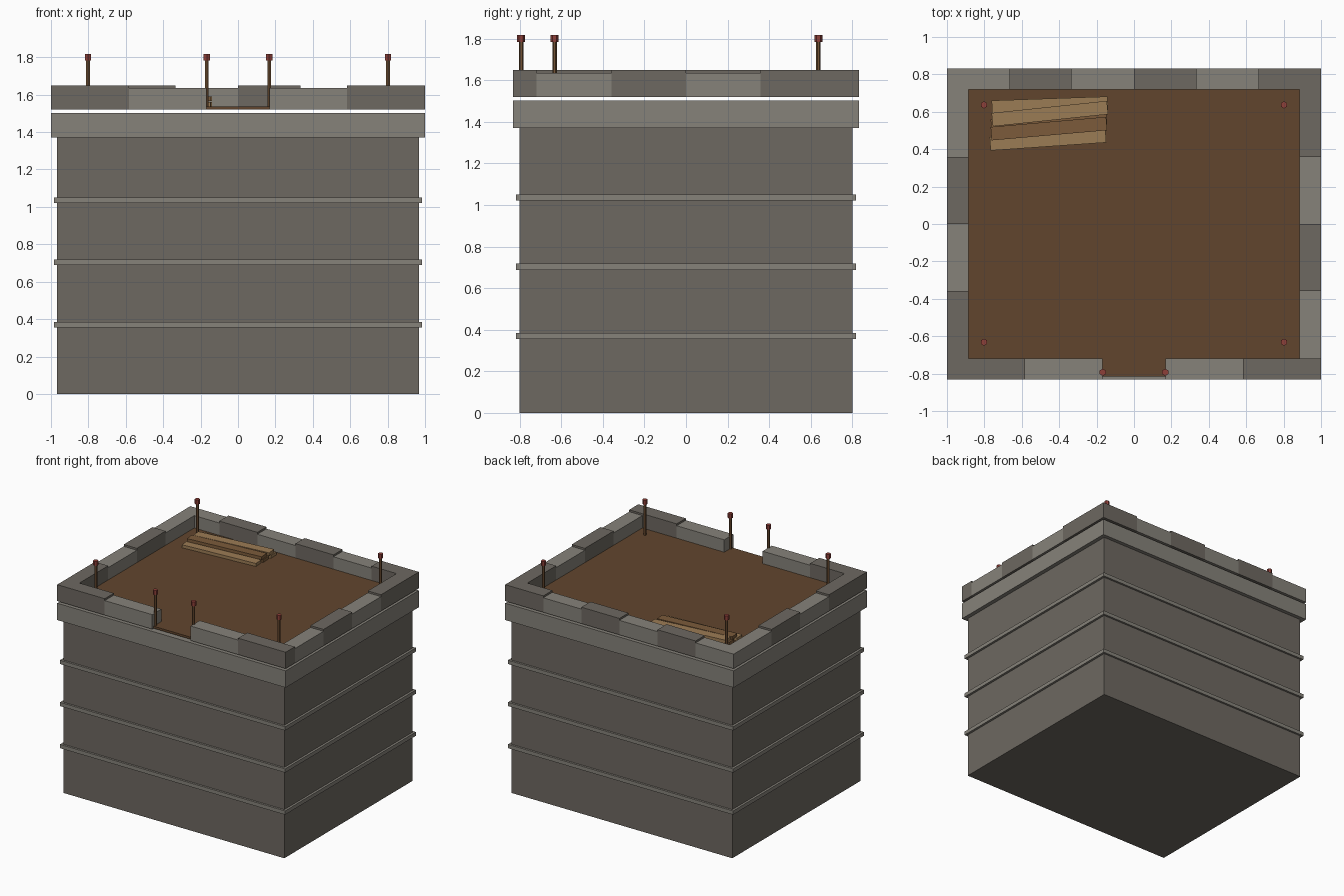
import bpy
from math import radians

if "Cube" in bpy.data.objects:
    bpy.data.objects.remove(bpy.data.objects["Cube"])


def mat(name, rgb):
    m = bpy.data.materials.new(name)
    m.diffuse_color = (*rgb, 1)
    m.use_nodes = True
    m.node_tree.nodes["Principled BSDF"].inputs["Base Color"].default_value = m.diffuse_color
    return m


STONE = mat("stone", (0.155, 0.14, 0.12))
TRIM = mat("trim_stone", (0.24, 0.225, 0.195))
FLOOR = mat("floor_wood", (0.12, 0.06, 0.027))
POST = mat("post_wood", (0.17, 0.085, 0.035))
PLANK = mat("plank_wood", (0.33, 0.20, 0.09))
DARKPLANK = mat("dark_plank_wood", (0.20, 0.105, 0.043))
RED = mat("red_cap", (0.27, 0.05, 0.04))


def box(name, x0, x1, y0, y1, z0, z1, m, rot=(0, 0, 0)):
    bpy.ops.mesh.primitive_cube_add(
        size=1, location=((x0 + x1) / 2, (y0 + y1) / 2, (z0 + z1) / 2),
        rotation=rot)
    o = bpy.context.object
    o.name = name
    o.scale = (x1 - x0, y1 - y0, z1 - z0)
    o.data.materials.append(m)
    return o


def rod(name, x, y, z0, z1, r, m):
    bpy.ops.mesh.primitive_cylinder_add(
        vertices=6, radius=r, depth=z1 - z0, location=(x, y, (z0 + z1) / 2))
    o = bpy.context.object
    o.name = name
    o.data.materials.append(m)


W, D = 1.0, 0.832          # half extents
IX, IY = 0.885, 0.718      # inner faces of the parapet
BASE = 1.52                # parapet underside
GAP = 0.168                # half width of the entrance


def block(name, x0, x1, y0, y1, dark):
    top = 1.65 if dark else 1.635
    box(name, x0, x1, y0, y1, BASE, top, STONE if dark else TRIM)


# Tower body, string courses and cornice
box("tower_body", -0.967, 0.967, -0.802, 0.802, 0, 1.37, STONE)
for z in (0.37, 0.703, 1.036):
    box("string_course", -0.985, 0.985, -0.818, 0.818, z - 0.015, z + 0.015, TRIM)
box("cornice", -W, W, -D, D, 1.37, 1.503, TRIM)

# Parapet: front with entrance gap, back, then both sides
mid = (W + GAP) / 2
for s in (-1, 1):
    for a, b, dark in ((GAP, mid, False), (mid, W, True)):
        x0, x1 = sorted((s * a, s * b))
        block("front_parapet_block", x0, x1, -D, -IY, dark)
for i in range(6):
    block("back_parapet_block", -W + i / 3, -W + (i + 1) / 3, IY, D, i % 2 == 1)
step = IY / 2
for i in range(4):
    y0 = -IY + i * step
    block("left_parapet_block", -W, -IX, y0, y0 + step, i % 2 == 0)
    block("right_parapet_block", IX, W, y0, y0 + step, i % 2 == 1)

# Wooden deck and threshold
box("deck", -IX, IX, -IY, IY, BASE, 1.537, FLOOR)
box("threshold", -GAP, GAP, -0.815, -IY, BASE, 1.537, FLOOR)

# Posts with red caps
for x in (-1, 1):
    for px, py in ((0.802, 0.637), (0.802, -0.632), (0.167, -0.793)):
        rod("post", x * px, py, BASE, 1.785, 0.011, POST)
        rod("post_cap", x * px, py, 1.783, 1.818, 0.019, RED)

# Stack of loose planks in the back corner
for x, y, z, ang, m in ((-0.45, 0.635, 1.549, 2, PLANK),
                        (-0.455, 0.54, 1.549, 3, DARKPLANK),
                        (-0.46, 0.45, 1.549, 4, PLANK),
                        (-0.45, 0.59, 1.578, 6, PLANK),
                        (-0.455, 0.51, 1.578, 5, DARKPLANK)):
    box("loose_plank", x - 0.31, x + 0.31, y - 0.036, y + 0.036,
        z - 0.012, z + 0.012, m, (0, 0, radians(ang)))
